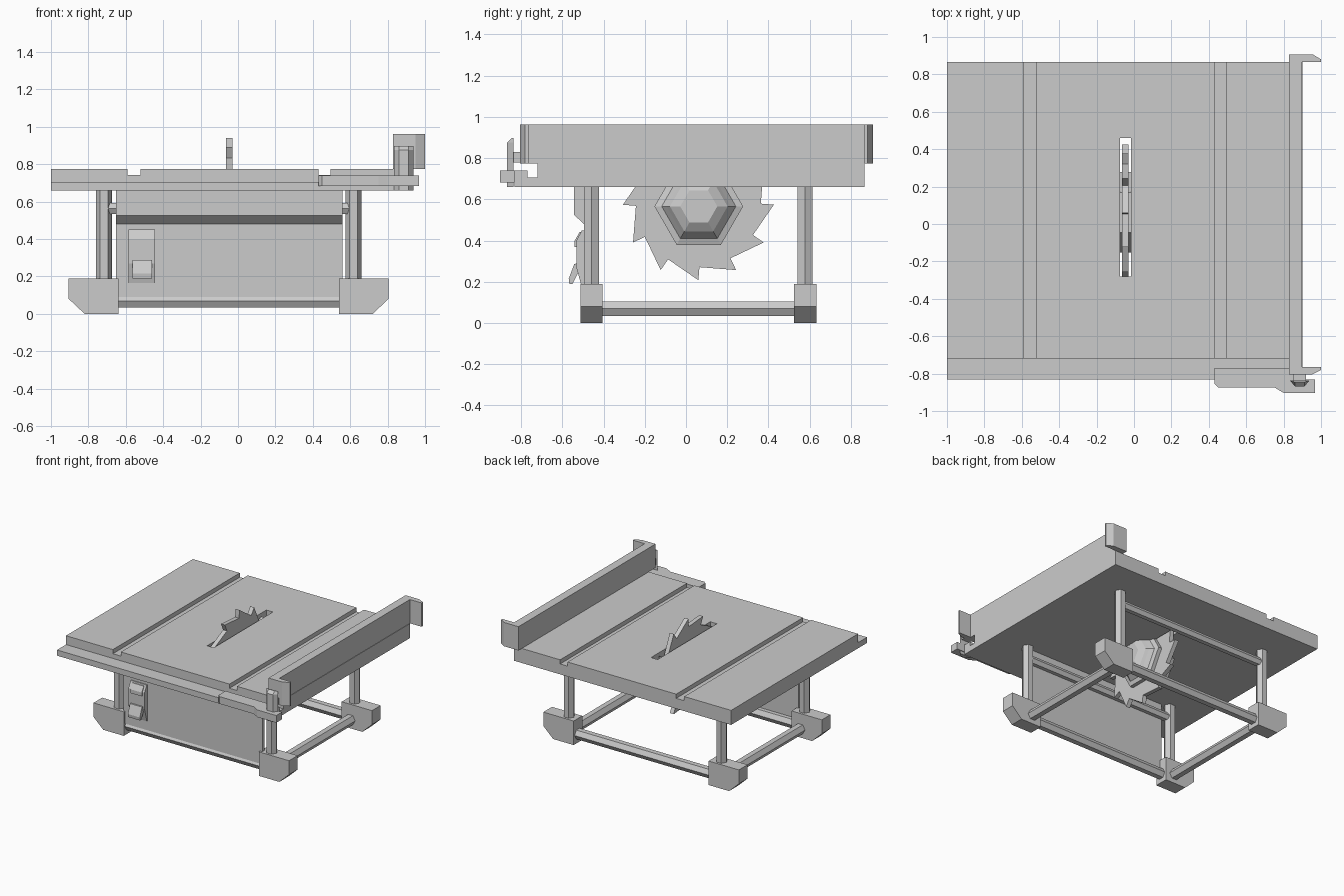
import bpy, bmesh
from math import cos, sin, pi, radians

if "Cube" in bpy.data.objects:
    bpy.data.objects.remove(bpy.data.objects["Cube"])

CX, CY = -0.05, 0.06      # centre of the stand


def place(axis, a, b, t):
    return {'x': (t, a, b), 'y': (a, t, b), 'z': (a, b, t)}[axis]


def loft(name, axis, sections):
    """Join equal-length outlines; each section is (position on axis, points)."""
    bm = bmesh.new()
    rings = [[bm.verts.new(place(axis, a, b, t)) for a, b in pts] for t, pts in sections]
    n = len(rings[0])
    for lo, hi in zip(rings, rings[1:]):
        for i in range(n):
            j = (i + 1) % n
            bm.faces.new((lo[i], lo[j], hi[j], hi[i]))
    bm.faces.new(rings[0])
    bm.faces.new(rings[-1])
    bmesh.ops.recalc_face_normals(bm, faces=bm.faces)
    me = bpy.data.meshes.new(name)
    bm.to_mesh(me)
    bm.free()
    ob = bpy.data.objects.new(name, me)
    bpy.context.collection.objects.link(ob)
    return ob


def prism(name, axis, pts, t0, t1):
    return loft(name, axis, [(t0, pts), (t1, pts)])


def box(name, x0, x1, y0, y1, z0, z1):
    return prism(name, 'z', [(x0, y0), (x1, y0), (x1, y1), (x0, y1)], z0, z1)


def hexagon(a, b, r):
    return [(a + r * cos(i * pi / 3), b + r * sin(i * pi / 3)) for i in range(6)]


# table top with two mitre grooves, then the blade slot cut through
top = prism("table_top", 'y', [
    (-1, .66), (.9, .66), (.9, .775), (.495, .775), (.495, .742), (.43, .742), (.43, .775),
    (-.52, .775), (-.52, .742), (-.59, .742), (-.59, .775), (-1, .775)], -.72, .865)
cutter = box("slot_cutter", -.074, -.016, -.28, .46, .5, .9)
cutter.hide_render = True
mod = top.modifiers.new("slot", 'BOOLEAN')
mod.object = cutter
mod.operation = 'DIFFERENCE'
mod.solver = 'EXACT'
bpy.context.view_layer.objects.active = top
bpy.ops.object.modifier_apply(modifier=mod.name)
bpy.data.objects.remove(cutter)
box("front_lip", -1, .9, -.832, -.72, .66, .705)

# toothed blade
teeth = []
for i in range(12):
    a = radians(-30 * i)
    for r, off in ((.303, 1), (.366, 0)):
        teeth.append((CY + r * cos(a + radians(off)), .574 + r * sin(a + radians(off))))
prism("blade", 'x', teeth, -.063, -.029)

# six-sided motor hub on both sides of the blade
for name, s, steps in (
        ("blade_hub", 1, [(-.03, .215), (.0, .215), (.01, .18), (.04, .155), (.06, .14), (.09, .09)]),
        ("motor", -1, [(-.062, .215), (-.09, .215), (-.10, .17), (-.20, .155), (-.23, .10)])):
    loft(name, 'x', [(x, hexagon(CY + .002, .566, r)) for x, r in steps])

# stand: feet and posts at four corners
for sx, side in ((-1, "left"), (1, "right")):
    for sy, end in ((-1, "front"), (1, "back")):
        y = CY + sy * .518
        foot = [(.59, 0), (.77, 0), (.855, .08), (.855, .19), (.59, .19)]
        prism(f"{end}_{side}_foot", 'y', [(CX + sx * x, z) for x, z in foot], y - .054, y + .054)
        prism(f"{end}_{side}_post", 'z', hexagon(CX + sx * .667, y, .042), .18, .665)
    prism(f"{side}_lower_bar", 'y', hexagon(CX + sx * .667, .07, .041), CY - .48, CY + .48)

# bars across the front and back
for sy, end in ((-1, "front"), (1, "back")):
    y = CY + sy * .518
    prism(f"{end}_lower_bar", 'x', hexagon(y, .07, .041), CX - .61, CX + .61)
    prism(f"{end}_upper_bar", 'x', hexagon(y, .563, .034), CX - .65, CX + .65)

# front panel with the bulged top edge
prism("front_panel", 'x', [(-.47, .09), (-.495, .09), (-.495, .48), (-.543, .525),
                           (-.543, .662), (-.47, .662)], -.653, .56)

# power switch: housing, button and paddle
prism("switch_housing", 'x', [(-.49, .45), (-.505, .45), (-.532, .40), (-.532, .27),
                              (-.503, .165), (-.49, .165)], -.585, -.445)
prism("switch_button", 'x', [(-.50, .442), (-.516, .442), (-.54, .40), (-.54, .37),
                             (-.50, .37)], -.563, -.463)
prism("switch_paddle", 'x', [(-.52, .29), (-.542, .287), (-.569, .215), (-.566, .19),
                             (-.55, .19), (-.52, .25)], -.565, -.46)

# rip fence with end plates
box("fence_beam", .83, .897, -.77, .87, .775, .963)
prism("fence_back_plate", 'z', [(.83, .865), (1, .865), (1, .88), (.955, .907), (.83, .907)],
      .775, .963)
prism("fence_front_plate", 'z', [(.83, -.765), (1, -.765), (1, -.78), (.95, -.805), (.83, -.805)],
      .775, .963)

# fence clamp lever and its link
box("clamp_link", .85, .92, -.845, -.80, .78, .83)
lever = [(.835, -.838), (.937, -.838), (.912, -.868), (.86, -.868)]
loft("clamp_lever", 'z', [(.66, lever), (.875, lever),
                          (.898, [(.835, -.838), (.937, -.838), (.912, -.845), (.86, -.845)])])

# short rail the fence clamps on
prism("fence_rail", 'z', [(.43, -.77), (.90, -.77), (.90, -.832), (.967, -.832), (.967, -.903),
                          (.80, -.903), (.75, -.873), (.45, -.873), (.43, -.855)], .683, .74)
